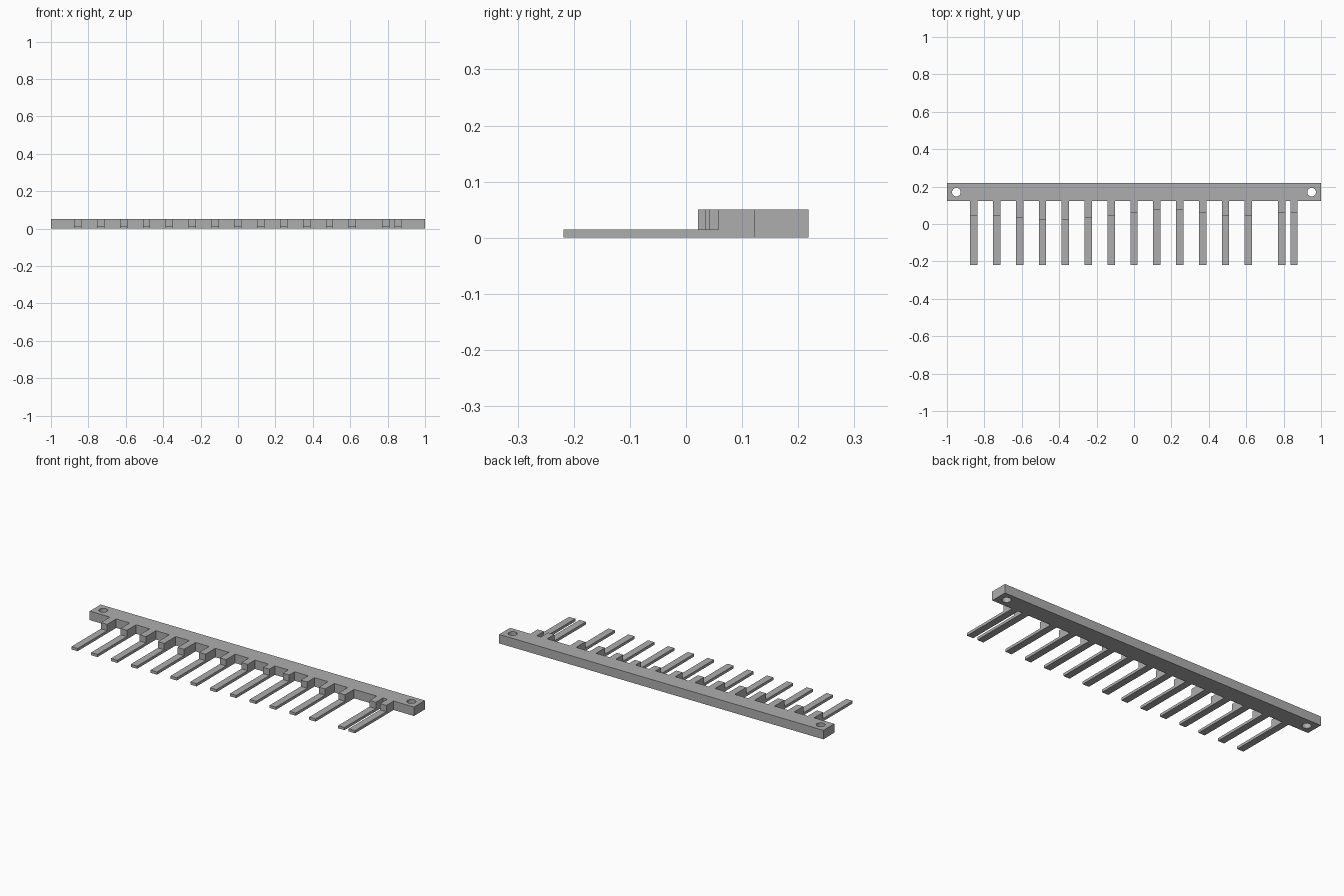
import bpy
import bmesh

cube = bpy.data.objects.get("Cube")
if cube:
    bpy.data.objects.remove(cube, do_unlink=True)

GREY = (0.42, 0.42, 0.42, 1.0)
grey = bpy.data.materials.new("plain grey")
grey.use_nodes = True
grey.diffuse_color = GREY
grey.node_tree.nodes["Principled BSDF"].inputs["Base Color"].default_value = GREY

BACK, FRONT, TIP = 0.218, 0.122, -0.218   # y of bar back, bar front, finger tips
HEIGHT, THIN = 0.05, 0.015                # bar height, finger thickness
WIDTH = 0.039                             # finger width


def extrude_profile(name, profile, x0, x1):
    """Extrude a (y, z) outline along x."""
    bm = bmesh.new()
    face = bm.faces.new([bm.verts.new((x0, y, z)) for y, z in profile])
    new = bmesh.ops.extrude_face_region(bm, geom=[face])["geom"]
    bmesh.ops.translate(bm, vec=(x1 - x0, 0, 0),
                        verts=[v for v in new if isinstance(v, bmesh.types.BMVert)])
    bmesh.ops.recalc_face_normals(bm, faces=bm.faces)
    mesh = bpy.data.meshes.new(name)
    bm.to_mesh(mesh)
    bm.free()
    mesh.materials.append(grey)
    obj = bpy.data.objects.new(name, mesh)
    bpy.context.collection.objects.link(obj)
    return obj


# Mounting bar
bar = extrude_profile("mounting_bar",
                      [(FRONT, 0), (BACK, 0), (BACK, HEIGHT), (FRONT, HEIGHT)], -1, 1)

# Screw holes through both ends
for side, x in (("left", 0.95), ("right", -0.95)):
    bpy.ops.mesh.primitive_cylinder_add(vertices=32, radius=0.023, depth=0.2,
                                        location=(x, 0.17, HEIGHT / 2))
    cutter = bpy.context.object
    cutter.name = side + "_hole_cutter"
    cutter.hide_render = True
    cutter.data.materials.append(grey)
    cut = bar.modifiers.new(side + "_hole", "BOOLEAN")
    cut.operation = "DIFFERENCE"
    cut.solver = "EXACT"
    cut.object = cutter
    bpy.context.view_layer.objects.active = bar
    bpy.ops.object.modifier_apply(modifier=cut.name)
    bpy.data.objects.remove(cutter, do_unlink=True)

# Stepped fingers: evenly spaced row, then a close pair at the left end
steps = [0.042, 0.042, 0.035, 0.021, 0.021, 0.035, 0.042, 0.058,
         0.074, 0.074, 0.058, 0.042, 0.042, 0.058, 0.058]
centres = [0.1223 * i for i in range(-7, 6)] + [0.79, 0.855]
for i, (x, step) in enumerate(zip(centres, steps), 1):
    outline = [(FRONT, 0), (FRONT, HEIGHT), (step, HEIGHT),
               (step, THIN), (TIP, THIN), (TIP, 0)]
    extrude_profile(f"finger_{i}", outline, x - WIDTH / 2, x + WIDTH / 2)
